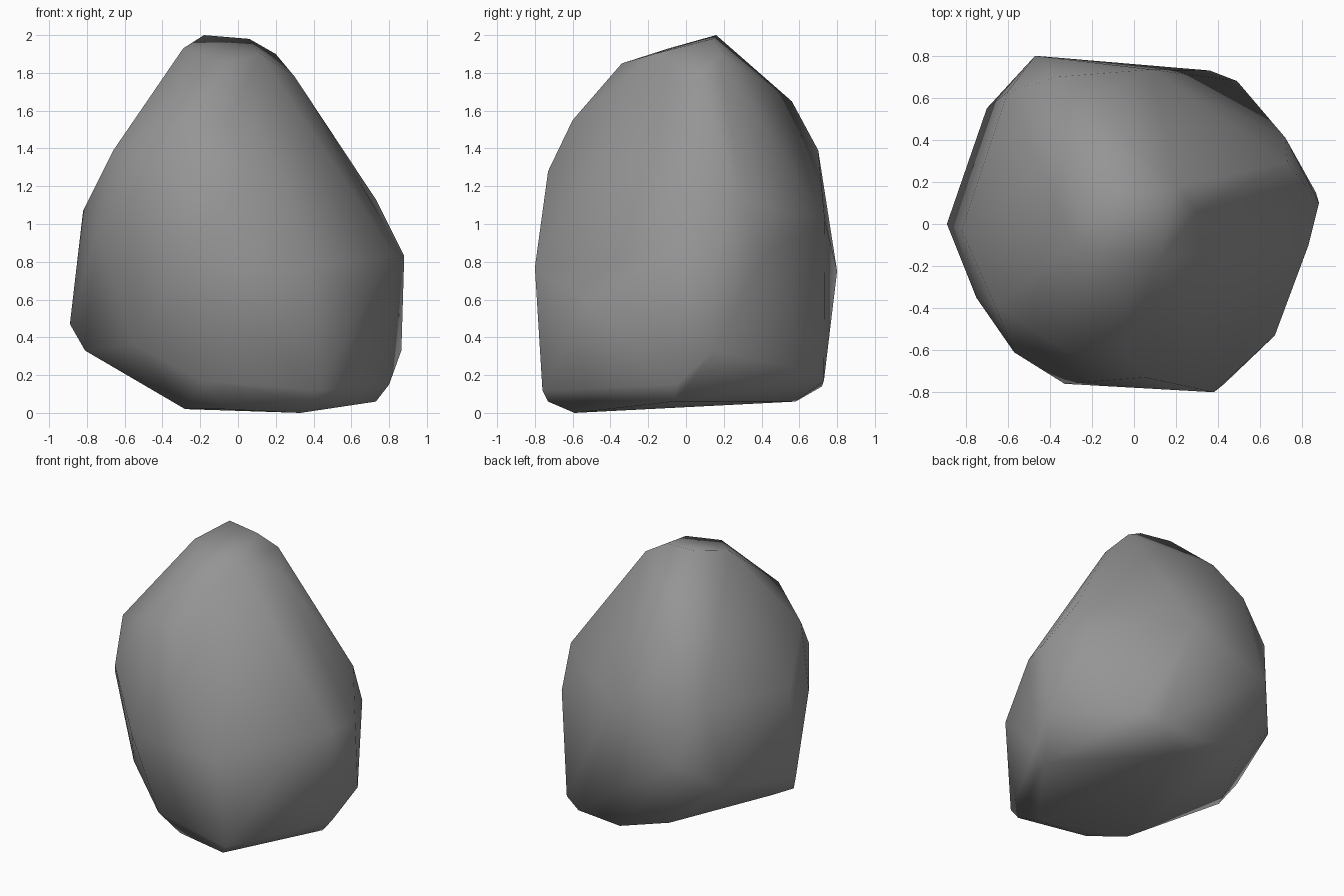
import bpy
import bmesh
import math
from mathutils import Vector

# Remove the default object
default_object = bpy.data.objects.get("Cube")
if default_object:
    bpy.data.objects.remove(default_object, do_unlink=True)


def make_material(name, colour):
    """Plain flat material with matching viewport and render colour."""
    material = bpy.data.materials.new(name)
    material.use_nodes = True
    material.diffuse_color = colour
    shader = material.node_tree.nodes["Principled BSDF"]
    shader.inputs["Base Color"].default_value = colour
    shader.inputs["Roughness"].default_value = .9
    return material


def make_hull(name, corner_groups, material):
    """Wrap a tight convex skin around groups of corner points."""
    mesh = bpy.data.meshes.new(name)
    shell = bmesh.new()
    for group in corner_groups:
        for corner in group:
            shell.verts.new(Vector(corner))
    result = bmesh.ops.convex_hull(shell, input=shell.verts)
    unused = set(result["geom_interior"]) | set(result["geom_unused"])
    loose = [item for item in unused if isinstance(item, bmesh.types.BMVert)]
    bmesh.ops.delete(shell, geom=loose, context="VERTS")
    bmesh.ops.recalc_face_normals(shell, faces=shell.faces)
    shell.to_mesh(mesh)
    shell.free()
    mesh.materials.append(material)
    item = bpy.data.objects.new(name, mesh)
    bpy.context.scene.collection.objects.link(item)
    return item


# Narrow ridge at the top
crown = [(-.18, .16, 2), (.06, .14, 1.98), (.2, .18, 1.9), (.3, .06, 1.78),
         (-.29, -.09, 1.93), (-.05, -.34, 1.85), (.12, -.17, 1.9)]

# Sloping shoulders
shoulder = [(-.33, -.6, 1.52), (-.05, -.6, 1.55), (-.66, -.39, 1.39),
            (.05, -.73, 1.28), (-.22, .56, 1.65), (-.36, .7, 1.39),
            (-.6, .63, 1.15), (.08, .735, 1.02), (.73, .29, 1.13),
            (-.57, -.61, 1.13), (-.82, -.03, 1.07)]

# Widest part of the body
belly = [(-.47, .8, .75), (.72, .41, .83), (.88, .1, .83), (.83, -.1, .83),
         (.67, -.53, .6), (.38, -.8, .77), (-.33, -.76, .75),
         (-.75, -.35, .93), (-.7, .55, .54), (-.89, 0, .47)]

# Undercut edge above the ground
skirt = [(-.81, -.09, .33), (-.74, .06, .32), (-.55, -.42, .36),
         (-.19, -.65, .17), (-.37, .72, .27), (.03, .72, .14),
         (.36, .73, .17), (.49, .68, .22), (.865, .15, .33),
         (.8, -.05, .15), (.43, -.76, .12)]

# Nearly flat underside
foot = [(.33, -.59, 0), (-.07, -.57, .02), (-.28, -.4, .02),
        (.13, .58, .06), (.73, -.06, .06), (.39, -.73, .06)]

stone_grey = make_material("stone grey", (.3, .3, .3, 1))
boulder = make_hull("boulder", [crown, shoulder, belly, skirt, foot], stone_grey)

# Soft shading over the facets, with only the hardest breaks kept crisp
bpy.ops.object.select_all(action="DESELECT")
boulder.select_set(True)
bpy.context.view_layer.objects.active = boulder
bpy.ops.object.shade_smooth_by_angle(angle=math.radians(60))
